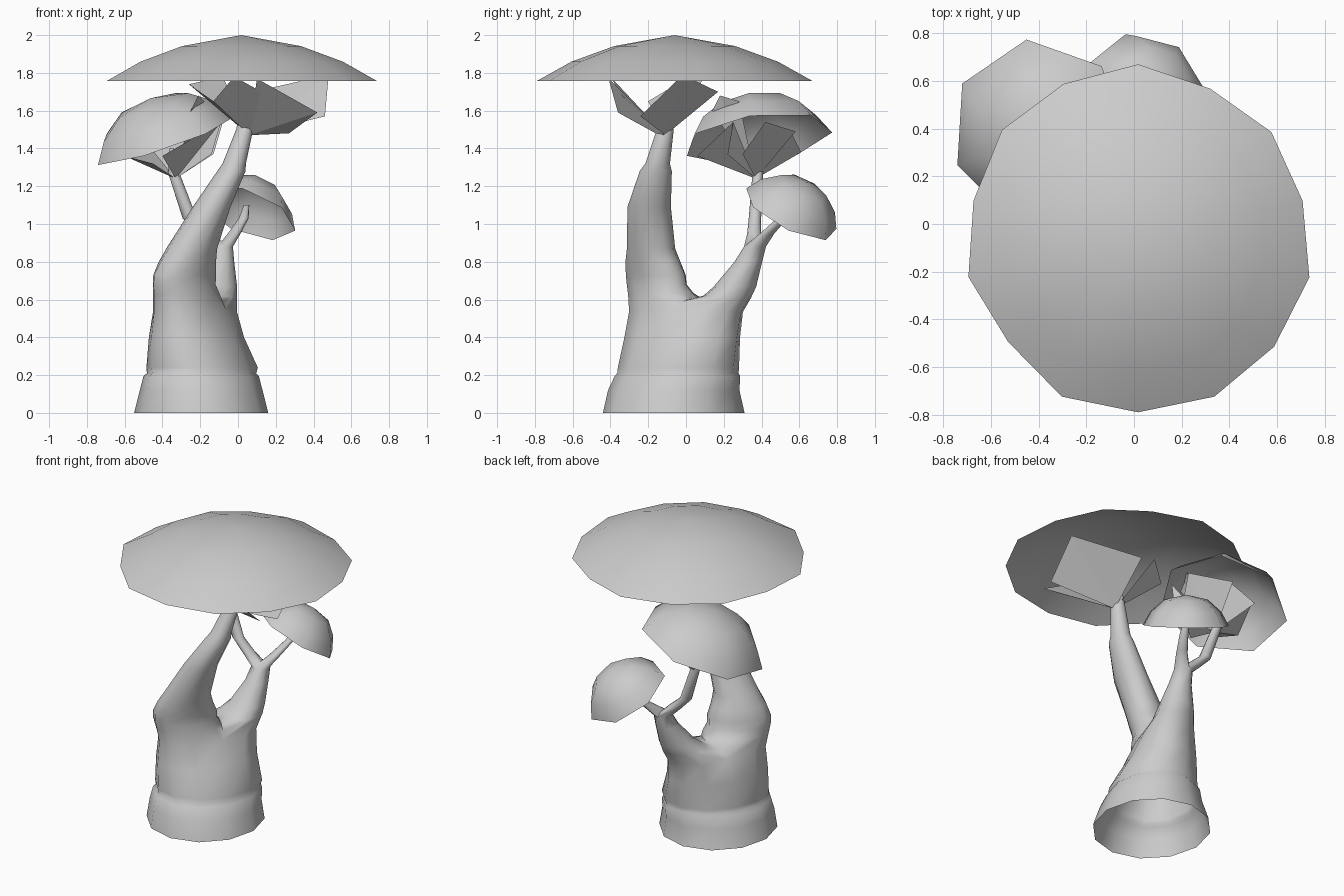
import bpy, bmesh, math
from mathutils import Vector

cube = bpy.data.objects.get("Cube")
if cube:
    bpy.data.objects.remove(cube, do_unlink=True)

grey = bpy.data.materials.new("plain_grey")
grey.use_nodes = True
GREY = (0.6, 0.6, 0.6, 1)
grey.diffuse_color = GREY
grey.node_tree.nodes["Principled BSDF"].inputs["Base Color"].default_value = GREY
SIDES = 12


def finish(bm, name, smooth=True):
    mesh = bpy.data.meshes.new(name)
    bm.to_mesh(mesh)
    bm.free()
    mesh.materials.append(grey)
    obj = bpy.data.objects.new(name, mesh)
    bpy.context.collection.objects.link(obj)
    if smooth:
        bpy.ops.object.select_all(action="DESELECT")
        obj.select_set(True)
        bpy.context.view_layer.objects.active = obj
        bpy.ops.object.shade_smooth_by_angle(angle=math.radians(70))


def ring(bm, x, y, z, rx, ry, skew=0):
    """Oval ring; skew in degrees stretches it along the x = y diagonal."""
    turn, k = 2 * math.pi / SIDES, math.radians(skew)
    return [bm.verts.new((x + rx * math.cos(i * turn - k), y + ry * math.sin(i * turn + k), z))
            for i in range(SIDES)]


def loft(bm, start, sections):
    """Skin a limb from an existing ring through the given sections."""
    for s in sections:
        new = ring(bm, *s)
        for i in range(SIDES):
            j = (i + 1) % SIDES
            bm.faces.new((start[i], start[j], new[j], new[i]))
        start = new
    return start


def fork(bm, loop, s, bulge):
    """Split a ring in two with an arched saddle running from vertex s across."""
    half = SIDES // 2
    a, b = loop[s], loop[(s + half) % SIDES]
    first, second = list(loop), list(loop)
    for k in range(1, half):
        t = k / half
        v = bm.verts.new(a.co.lerp(b.co, t) + Vector(bulge) * math.sin(math.pi * t))
        second[(s + k) % SIDES] = v
        first[(s - k) % SIDES] = v
    return first, second


# Trunk, split into a thick front limb and a thinner forked back limb
bm = bmesh.new()
base = ring(bm, -.195, -.065, 0, .355, .375)
top = loft(bm, base, [
    (-.195, -.065, .12, .325, .348, 2),
    (-.195, -.045, .195, .306, .333, 4),
    (-.193, -.043, .21, .29, .322, 4),
    (-.19, -.04, .24, .296, .322, 5),
    (-.22, -.02, .4, .255, .31, 9),
    (-.23, 0, .55, .235, .32, 12)])
back, front = fork(bm, top, 11, (.02, .06, .05))
tip = loft(bm, front, [
    (-.27, -.135, .635, .195, .187, 12),
    (-.285, -.155, .68, .17, .162, 12),
    (-.282, -.16, .73, .17, .162, 12),
    (-.268, -.175, .8, .153, .147, 8),
    (-.245, -.185, .87, .135, .128, 4),
    (-.14, -.195, 1.09, .1, .115),
    (-.035, -.16, 1.28, .075, .085),
    (-.02, -.15, 1.32, .062, .065),
    (.035, -.11, 1.5, .045, .045),
    (.02, -.1, 1.57, .015, .015)])
bm.faces.new(tip)
neck = loft(bm, back, [
    (-.135, .225, .615, .14, .135, 5),
    (-.115, .26, .67, .11, .112),
    (-.09, .33, .8, .07, .073),
    (-.085, .365, .88, .058, .058)])
outer, inner = fork(bm, neck, 3, (0, 0, .03))
for side, path in (
    (outer, [(-.17, .36, .95, .045, .036), (-.255, .365, 1.03, .038, .033),
             (-.34, .38, 1.27, .03, .028), (-.35, .38, 1.4, .012, .012)]),
    (inner, [(-.02, .43, .95, .034, .038), (.03, .51, 1.03, .026, .028),
             (.045, .55, 1.1, .015, .015)])):
    bm.faces.new(loft(bm, side, path))
bmesh.ops.recalc_face_normals(bm, faces=bm.faces)
# Relax the crotch where the limbs part
crotch = [v for v in bm.verts if .5 < v.co.z < .66]
for _ in range(2):
    bmesh.ops.smooth_vert(bm, verts=crotch, factor=.4,
                          use_axis_x=True, use_axis_y=True, use_axis_z=True)
finish(bm, "trunk")


# Mushroom-like canopy shells, open underneath
def cap(name, centre, normal, radius, height, sides, phase, profile, wobble=(1,)):
    bm = bmesh.new()
    turn = Vector((0, 0, 1)).rotation_difference(Vector(normal))
    centre = Vector(centre)
    apex = bm.verts.new(centre + turn @ Vector((0, 0, height)))
    prev = None
    for r, h in profile:
        loop = []
        for i in range(sides):
            a = math.radians(phase) + 2 * math.pi * i / sides
            out = radius * r * wobble[i % len(wobble)]
            p = Vector((out * math.cos(a), out * math.sin(a), height * h))
            loop.append(bm.verts.new(centre + turn @ p))
        for i in range(sides):
            j = (i + 1) % sides
            if prev:
                bm.faces.new((prev[i], prev[j], loop[j], loop[i]))
        prev = loop
    for i in range(sides):
        bm.faces.new((prev[i], prev[(i + 1) % sides], apex))
    finish(bm, name)


DOME = [(1, 0), (.82, .45), (.5, .84)]
cap("large_cap", (.017, -.06, 1.757), (0, 0, 1), .73, .243, 14, 90,
    [(1, 0), (.75, .42), (.44, .76)],
    (1, .985, 1, .97, 1, .955, 1.01, 1, 1.01, 1, 1.01, .97, .98, .955))
cap("middle_cap", (-.39, .38, 1.45), (-.34, -.14, 1), .4, .23, 7, 98, DOME)
cap("small_cap", (.05, .555, 1.06), (.4, .5, 1), .27, .19, 7, 105, DOME)


# Folded leaf cards fanning out beneath the caps
def leaves(name, stem, cards):
    bm = bmesh.new()
    for corners in cards:
        a, b, c, d = [bm.verts.new(p) for p in [stem] + corners]
        bm.faces.new((a, b, c))
        bm.faces.new((a, c, d))
    finish(bm, name, smooth=False)


leaves("large_cap_leaves", (.06, -.11, 1.47), [
    [(.27, -.16, 1.48), (.42, -.36, 1.59), (.1, -.41, 1.77)],
    [(-.13, -.28, 1.65), (-.02, -.4, 1.78), (.16, -.34, 1.68)],
    [(-.13, -.2, 1.65), (-.26, -.05, 1.74), (-.08, .1, 1.78)],
    [(.46, -.24, 1.57), (.48, -.02, 1.79), (.08, .17, 1.7)]])
leaves("middle_cap_leaves", (-.33, .37, 1.24), [
    [(-.13, .3, 1.37), (-.08, .42, 1.54), (-.3, .58, 1.49)],
    [(-.14, .22, 1.37), (-.09, .25, 1.54), (-.4, .06, 1.36)],
    [(-.45, .2, 1.32), (-.6, .27, 1.36), (-.5, .53, 1.45)],
    [(-.45, .61, 1.38), (-.3, .55, 1.5), (-.17, .42, 1.52)],
    [(-.25, .14, 1.6), (-.21, .18, 1.68), (-.18, .28, 1.65)]])
